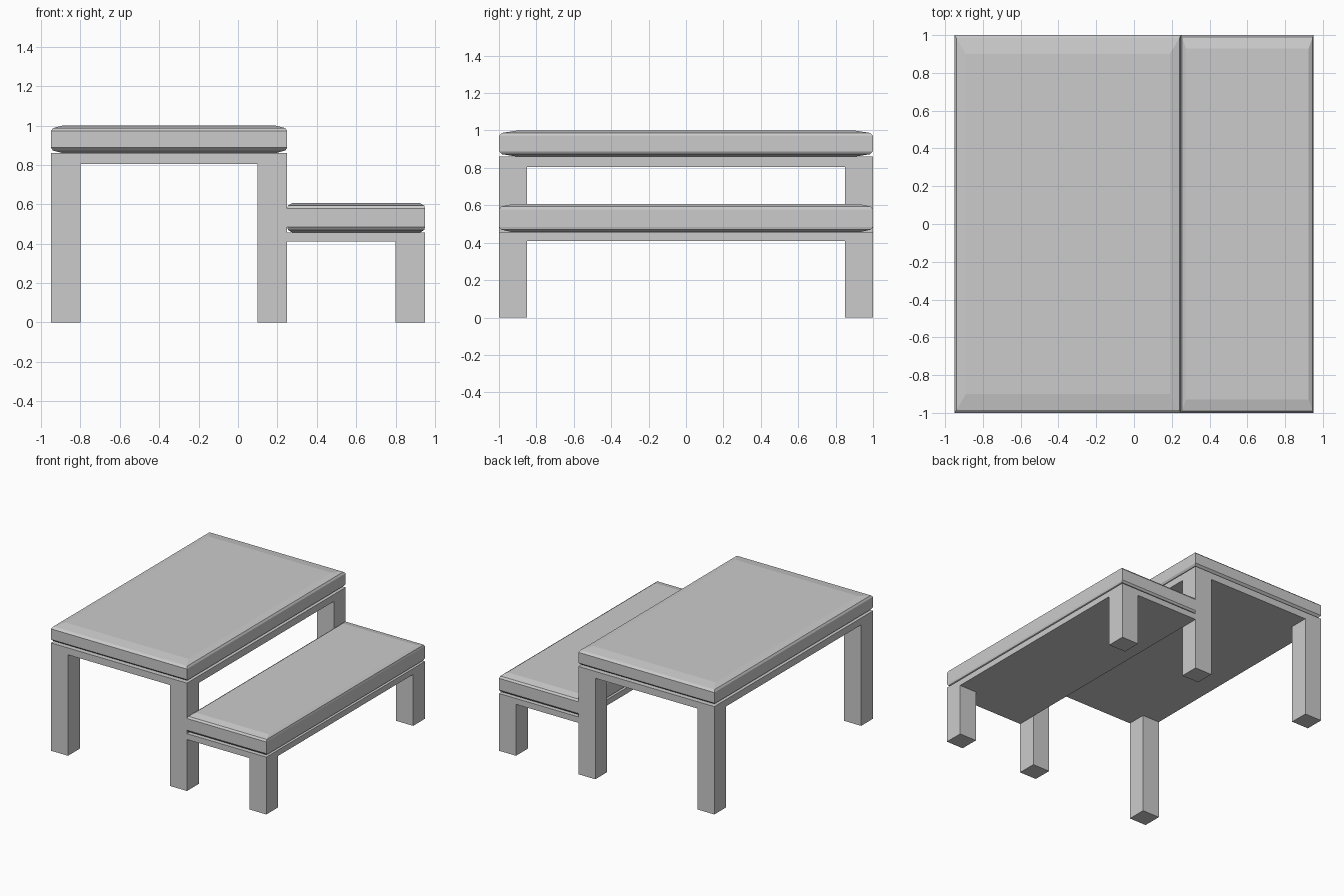
import bpy, bmesh

if "Cube" in bpy.data.objects:
    bpy.data.objects.remove(bpy.data.objects["Cube"])


def finish(bm, name):
    bmesh.ops.recalc_face_normals(bm, faces=bm.faces)
    # merge flat faces so legs and rails read as one surface
    bmesh.ops.dissolve_limit(bm, angle_limit=0.01, verts=bm.verts, edges=bm.edges)
    mesh = bpy.data.meshes.new(name)
    bm.to_mesh(mesh)
    bm.free()
    obj = bpy.data.objects.new(name, mesh)
    bpy.context.collection.objects.link(obj)
    return obj


def frame(name, xs, leg_columns, z0, z1):
    """Slab split into cells; the corner cells are extruded down as legs."""
    ys = [-1.0, -0.85, 0.85, 1.0]
    bm = bmesh.new()
    v = [[bm.verts.new((x, y, z1)) for y in ys] for x in xs]
    cells = {}
    for i in range(len(xs) - 1):
        for j in range(3):
            cells[i, j] = bm.faces.new((v[i][j], v[i + 1][j], v[i + 1][j + 1], v[i][j + 1]))
    top = list(bm.faces)
    # slab underside
    copy = bmesh.ops.duplicate(bm, geom=top + list(bm.edges) + list(bm.verts))
    fmap = copy["face_map"]
    for new in copy["geom"]:
        if isinstance(new, bmesh.types.BMVert):
            new.co.z = z0
    under = {k: fmap[f] for k, f in cells.items()}
    bmesh.ops.bridge_loops(bm, edges=[e for e in bm.edges if e.is_boundary])
    # legs
    for i in leg_columns:
        for j in (0, 2):
            f = under[i, j]
            ext = bmesh.ops.extrude_discrete_faces(bm, faces=[f])
            for p in ext["faces"][0].verts:
                p.co.z = 0.0
    bmesh.ops.remove_doubles(bm, verts=bm.verts, dist=1e-4)
    return finish(bm, name)


def cushion(name, x0, x1, z0, z1, inset_x, inset_y):
    """Padded top: stacked rectangles, softly crowned above and below."""
    rings = [(1.0, 0.0), (0.16, 0.013), (0.0, 0.028)]
    levels = [(s, z0 + d) for s, d in rings] + [(s, z1 - d) for s, d in reversed(rings)]
    bm = bmesh.new()
    loops = []
    for s, z in levels:
        a, b, y = x0 + s * inset_x, x1 - s * inset_x, 1.0 - s * inset_y
        loops.append([bm.verts.new(p) for p in ((a, -y, z), (b, -y, z), (b, y, z), (a, y, z))])
    for lo, hi in zip(loops, loops[1:]):
        for k in range(4):
            n = (k + 1) % 4
            bm.faces.new((lo[k], lo[n], hi[n], hi[k]))
    bm.faces.new(loops[0][::-1])
    bm.faces.new(loops[-1])
    return finish(bm, name)


# Tall table
frame("table_frame", [-0.95, -0.80, 0.10, 0.25], (0, 2), 0.805, 0.86)
cushion("table_top", -0.95, 0.25, 0.86, 1.0, 0.06, 0.10)

# Low bench leaning on the table's right legs
frame("bench_frame", [0.25, 0.80, 0.95], (1,), 0.41, 0.457)
cushion("bench_top", 0.25, 0.95, 0.457, 0.606, 0.025, 0.07)
